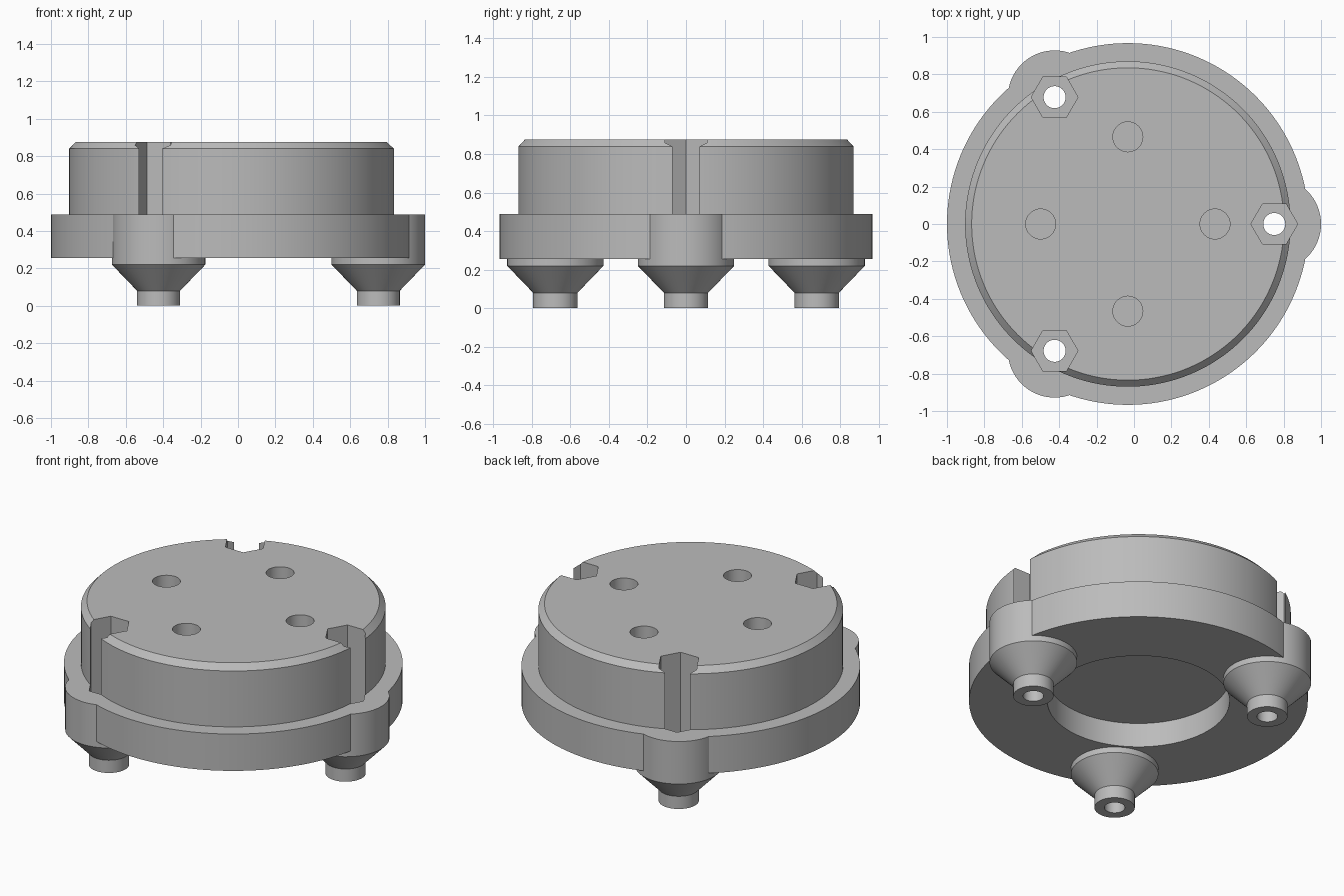
import bpy
import bmesh
from math import radians, cos, sin, pi
from mathutils import Matrix, Vector

cube = bpy.data.objects.get("Cube")
if cube:
    bpy.data.objects.remove(cube, do_unlink=True)

grey = bpy.data.materials.new("plain grey")
grey.use_nodes = True
colour = (0.5, 0.5, 0.5, 1)
grey.diffuse_color = colour
grey.node_tree.nodes["Principled BSDF"].inputs["Base Color"].default_value = colour

CENTRE = Vector((-0.033, 0, 0))
FOOT_RING = 0.783
PLATE_TOP = 0.488


def add_object(name, bm):
    bmesh.ops.recalc_face_normals(bm, faces=bm.faces)
    mesh = bpy.data.meshes.new(name)
    bm.to_mesh(mesh)
    bm.free()
    mesh.materials.append(grey)
    obj = bpy.data.objects.new(name, mesh)
    bpy.context.collection.objects.link(obj)
    return obj


def lathe(name, profile, at, sides=96):
    """Solid of revolution; the (radius, z) profile starts and ends on a flat cap."""
    bm = bmesh.new()
    rings = [[bm.verts.new((at.x + r * cos(2 * pi * i / sides),
                            at.y + r * sin(2 * pi * i / sides), z))
              for i in range(sides)] for r, z in profile]
    for low, high in zip(rings, rings[1:]):
        for i in range(sides):
            j = (i + 1) % sides
            bm.faces.new((low[i], low[j], high[j], high[i]))
    bm.faces.new(rings[0])
    bm.faces.new(rings[-1])
    return add_object(name, bm)


def prism(name, radius, bottom, top, at, sides, turn=0):
    bm = bmesh.new()
    place = (Matrix.Translation((at.x, at.y, (bottom + top) / 2))
             @ Matrix.Rotation(turn, 4, 'Z'))
    bmesh.ops.create_cone(bm, cap_ends=True, segments=sides, radius1=radius,
                          radius2=radius, depth=top - bottom, matrix=place)
    return add_object(name, bm)


def combine(target, tool, operation):
    mod = target.modifiers.new(operation.lower(), 'BOOLEAN')
    mod.operation = operation
    mod.solver = 'EXACT'
    mod.object = tool
    bpy.context.view_layer.objects.active = target
    bpy.ops.object.modifier_apply(modifier=mod.name)
    bpy.data.objects.remove(tool, do_unlink=True)


def around(radius, degrees):
    a = radians(degrees)
    return CENTRE + Vector((radius * cos(a), radius * sin(a), 0))


# Stepped round body: recessed underside, wide flange, chamfered drum
body = lathe("housing_body", [
    (0.52, 0.41), (0.52, 0.256), (0.967, 0.256), (0.967, PLATE_TOP),
    (0.87, PLATE_TOP), (0.87, 0.84), (0.835, 0.876)], CENTRE, 144)

# Three bosses with tapered feet
feet = [around(FOOT_RING, d) for d in (0, 120, 240)]
for p in feet:
    foot = lathe("foot", [(0.115, 0), (0.115, 0.08), (0.25, 0.22),
                          (0.25, PLATE_TOP)], p, 64)
    combine(body, foot, 'UNION')

# Hexagonal pockets that break through the drum wall, with bolt holes below
for p in feet:
    combine(body, prism("hex_cutter", 0.125, 0.3, 1, p, 6, radians(30)), 'DIFFERENCE')
    combine(body, prism("bolt_cutter", 0.059, -0.1, 0.5, p, 32), 'DIFFERENCE')

# Four blind holes in the top
for d in range(0, 360, 90):
    combine(body, prism("hole_cutter", 0.08, 0.6, 1, around(0.466, d), 40), 'DIFFERENCE')

bpy.ops.object.select_all(action='DESELECT')
body.select_set(True)
bpy.context.view_layer.objects.active = body
bpy.ops.object.shade_smooth_by_angle(angle=radians(25))
